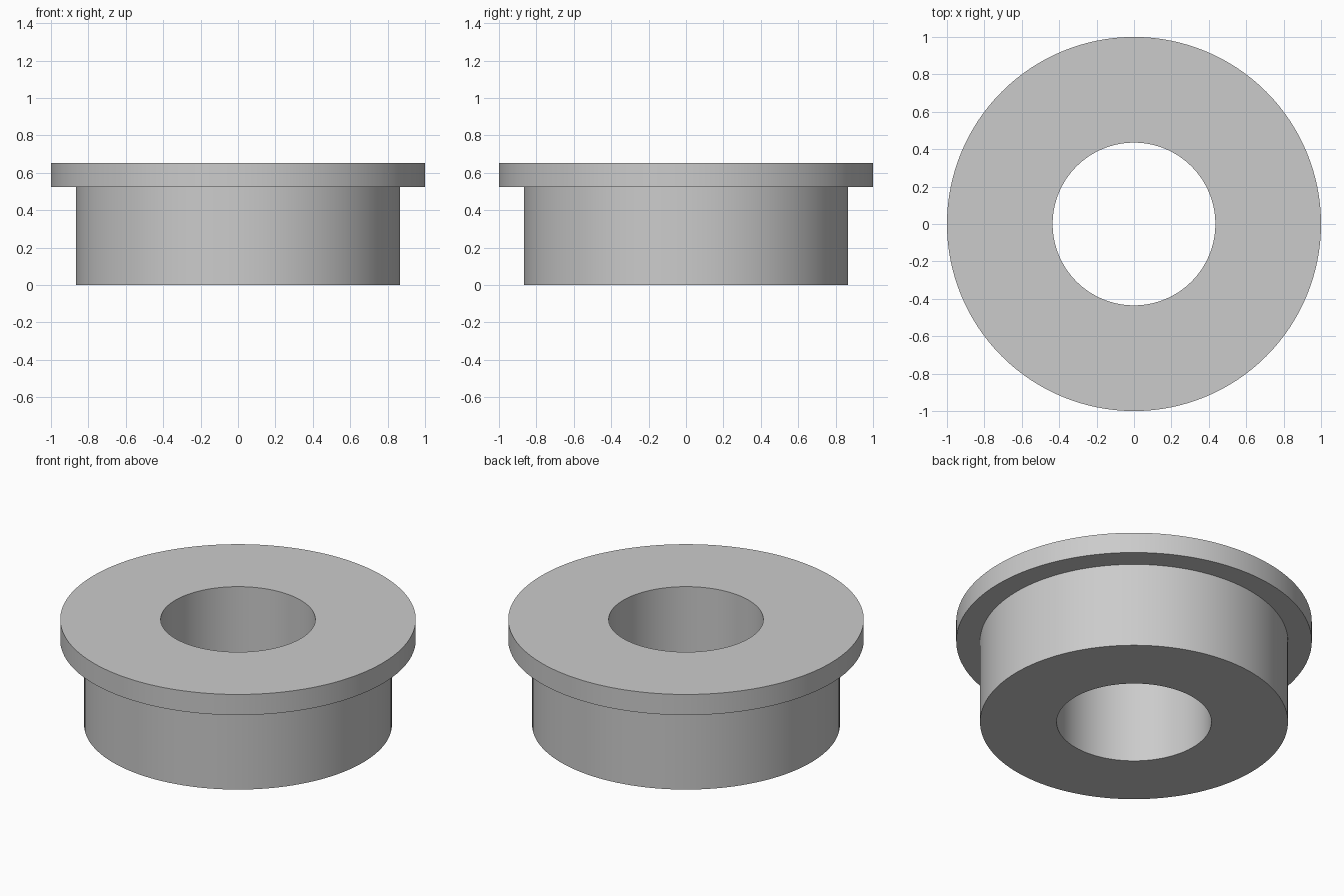
import bpy
import bmesh
from math import cos, sin, tau, radians

cube = bpy.data.objects.get("Cube")
if cube:
    bpy.data.objects.remove(cube, do_unlink=True)

SEGMENTS = 128
BORE, BODY, RIM = 0.435, 0.866, 1.0
SHOULDER, TOP = 0.525, 0.653

# Plain grey metal
metal = bpy.data.materials.new("grey_metal")
metal.use_nodes = True
colour = (0.6, 0.6, 0.6, 1)
metal.diffuse_color = colour
metal.node_tree.nodes["Principled BSDF"].inputs["Base Color"].default_value = colour


def lathe(name, profile):
    """Turn a closed (radius, height) profile around the z axis."""
    bm = bmesh.new()
    rings = []
    for i in range(SEGMENTS):
        a = tau * i / SEGMENTS
        rings.append([bm.verts.new((r * cos(a), r * sin(a), z)) for r, z in profile])
    for i, ring in enumerate(rings):
        following = rings[(i + 1) % SEGMENTS]
        for j in range(len(profile)):
            k = (j + 1) % len(profile)
            bm.faces.new((ring[j], following[j], following[k], ring[k]))
    bmesh.ops.recalc_face_normals(bm, faces=bm.faces)
    mesh = bpy.data.meshes.new(name)
    bm.to_mesh(mesh)
    bm.free()
    mesh.materials.append(metal)
    obj = bpy.data.objects.new(name, mesh)
    bpy.context.collection.objects.link(obj)
    return obj


# Flanged bushing: straight bore, cylindrical body, wider top flange
bushing = lathe("flanged_bushing", [
    (BORE, 0), (BODY, 0), (BODY, SHOULDER),
    (RIM, SHOULDER), (RIM, TOP), (BORE, TOP),
])

# Smooth walls with crisp edges
bpy.ops.object.select_all(action='DESELECT')
bushing.select_set(True)
bpy.context.view_layer.objects.active = bushing
bpy.ops.object.shade_smooth_by_angle(angle=radians(30))
